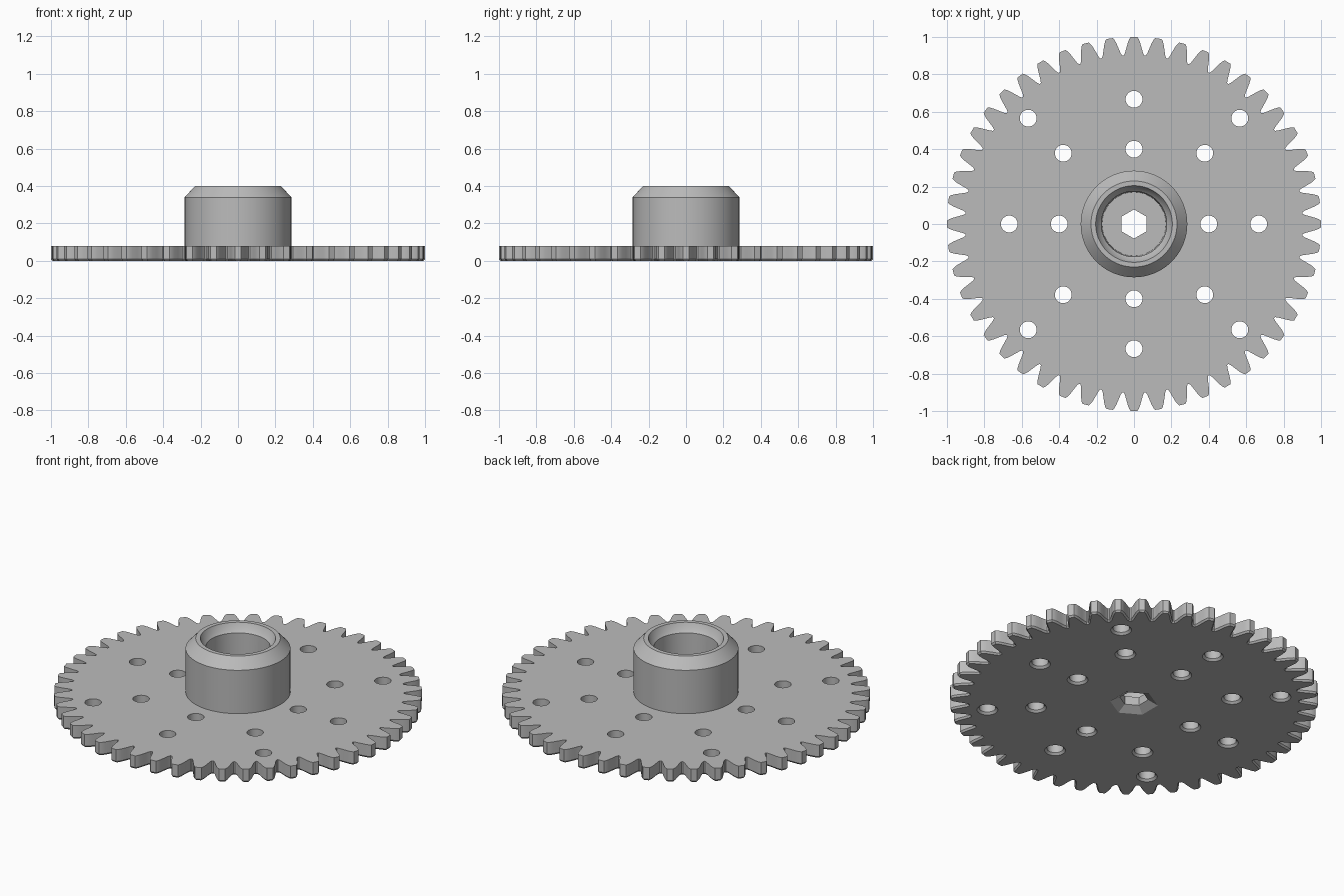
import bpy, bmesh, math
from mathutils import Vector

TEETH = 48
PLATE_TOP = 0.08

if "Cube" in bpy.data.objects:
    bpy.data.objects.remove(bpy.data.objects["Cube"])

steel = bpy.data.materials.new("plain_grey_steel")
steel.use_nodes = True
steel.diffuse_color = (0.5, 0.5, 0.5, 1)
steel.node_tree.nodes["Principled BSDF"].inputs["Base Color"].default_value = (0.5, 0.5, 0.5, 1)


def polar(r, a):
    return Vector((r * math.cos(a), r * math.sin(a)))


def polygon(radius, sides, centre=Vector((0, 0)), turn=0.0):
    return [centre + polar(radius, turn + math.tau * i / sides) for i in range(sides)]


def offset(points, distance):
    """Move each corner of a counter-clockwise outline outwards."""
    result = []
    for i, p in enumerate(points):
        d1 = (p - points[i - 1]).normalized()
        d2 = (points[(i + 1) % len(points)] - p).normalized()
        n = Vector((d1.y + d2.y, -d1.x - d2.x)).normalized()
        result.append(p + n * distance / max(0.5, n.dot(Vector((d1.y, -d1.x)))))
    return result


def bridge_rings(bm, rings, closed=False):
    pairs = list(zip(rings, rings[1:] + rings[:1])) if closed else list(zip(rings, rings[1:]))
    for low, high in pairs:
        for i in range(len(low)):
            bm.faces.new((low[i - 1], low[i], high[i], high[i - 1]))


def finish(bm, name):
    bmesh.ops.recalc_face_normals(bm, faces=bm.faces)
    mesh = bpy.data.meshes.new(name)
    bm.to_mesh(mesh)
    bm.free()
    mesh.materials.append(steel)
    ob = bpy.data.objects.new(name, mesh)
    bpy.context.collection.objects.link(ob)
    bpy.ops.object.select_all(action='DESELECT')
    ob.select_set(True)
    bpy.context.view_layer.objects.active = ob
    bpy.ops.object.shade_smooth_by_angle(angle=math.radians(25))


# Toothed outline: one flank as (radius, half angle), mirrored for each tooth
flank = [(0.903, 0.061), (0.915, 0.053), (0.94, 0.044),
         (0.97, 0.034), (0.99, 0.025), (1.0, 0.017)]
outline = []
for t in range(TEETH):
    mid = math.tau * t / TEETH
    outline += [polar(r, mid - a) for r, a in flank]
    outline += [polar(r, mid + a) for r, a in reversed(flank)]

# Contours of the plate: outline, chamfer offset, chamfer height
contours = [(outline, -0.008, 0.01)]
for k in range(4):
    straight = k * math.pi / 2
    diagonal = straight + math.pi / 4
    for radius, angle in ((0.4, straight), (0.667, straight),
                          (0.535, diagonal), (0.8, diagonal)):
        contours.append((polygon(0.045, 32, polar(radius, angle)), 0.012, 0.012))
contours.append((polygon(0.078, 6, turn=math.pi / 6), 0.046, 0.03))

# Sprocket plate with bolt holes and a hexagonal shaft hole
bm = bmesh.new()
caps = ([], [])
for points, grow, height in contours:
    levels = [(offset(points, grow), 0), (points, height), (points, PLATE_TOP)]
    rings = [[bm.verts.new((p.x, p.y, z)) for p in pts] for pts, z in levels]
    bridge_rings(bm, rings)
    for cap, ring in zip(caps, (rings[0], rings[-1])):
        cap += [bm.edges.get((ring[i - 1], ring[i])) for i in range(len(ring))]
for cap, nz in zip(caps, (-1, 1)):
    bmesh.ops.triangle_fill(bm, use_beauty=True, edges=cap, normal=(0, 0, nz))
finish(bm, "sprocket_plate")

# Hollow hub collar, turned from a closed profile of (radius, height)
profile = [(0.285, 0.07), (0.285, 0.34), (0.23, 0.4), (0.205, 0.4),
           (0.19, 0.365), (0.175, 0.35), (0.17, 0.07)]
bm = bmesh.new()
rings = [[bm.verts.new((p.x, p.y, z)) for p in polygon(r, 96)] for r, z in profile]
bridge_rings(bm, rings, closed=True)
finish(bm, "hub_collar")
